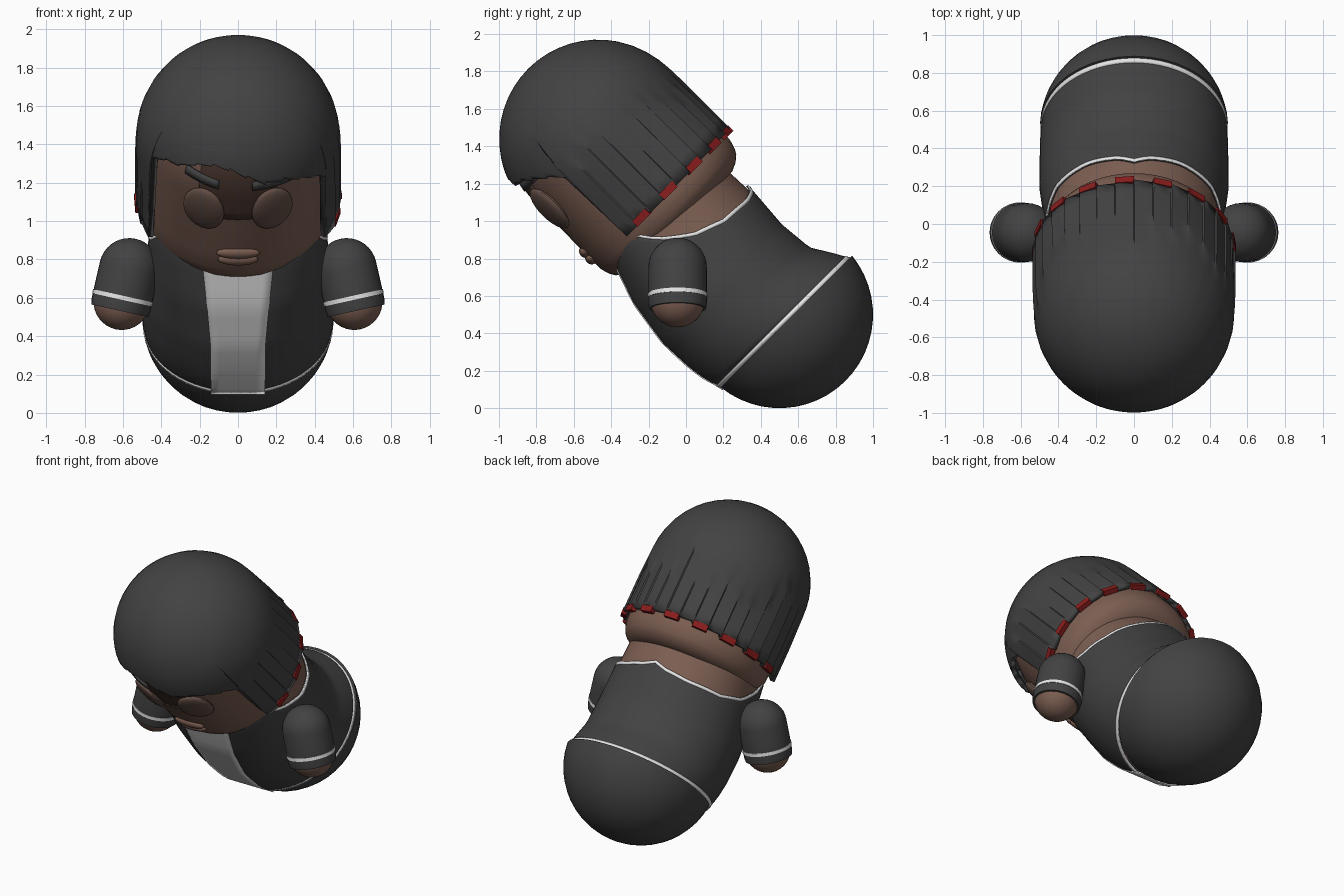
import bpy, bmesh, math, random
from mathutils import Matrix

if "Cube" in bpy.data.objects:
    bpy.data.objects.remove(bpy.data.objects["Cube"])

# The figure leans forward 45 degrees: parts are built upright, then tilted
TILT = Matrix.Translation((0, .5, .5)) @ Matrix.Rotation(math.radians(45), 4, 'X')
rad = math.radians
random.seed(4)


def material(name, r, g, b):
    m = bpy.data.materials.new(name)
    m.diffuse_color = (r, g, b, 1)
    m.use_nodes = True
    m.node_tree.nodes["Principled BSDF"].inputs["Base Color"].default_value = m.diffuse_color
    return m


CHARCOAL = material("charcoal", .055, .055, .055)
SKIN = material("brown skin", .2, .112, .083)
DARK_SKIN = material("dark brown", .075, .04, .03)
LENS = material("lens brown", .13, .08, .063)
WHITE = material("white", .8, .8, .8)
RED = material("red", .25, .012, .012)


def finish(name, bm, mat, matrix=TILT, angle=35, thick=0):
    bmesh.ops.remove_doubles(bm, verts=bm.verts, dist=1e-5)
    bmesh.ops.recalc_face_normals(bm, faces=bm.faces)
    bm.transform(matrix)
    me = bpy.data.meshes.new(name)
    bm.to_mesh(me)
    bm.free()
    me.materials.append(mat)
    ob = bpy.data.objects.new(name, me)
    bpy.context.collection.objects.link(ob)
    bpy.ops.object.select_all(action='DESELECT')
    ob.select_set(True)
    bpy.context.view_layer.objects.active = ob
    if thick:
        mod = ob.modifiers.new("thickness", 'SOLIDIFY')
        mod.thickness, mod.offset = thick, -1
    bpy.ops.object.shade_smooth_by_angle(angle=rad(angle))
    return ob


def grid(name, rows, mat, **kw):
    """Skin a list of equally long point rows."""
    bm = bmesh.new()
    vs = [[bm.verts.new(p) for p in row] for row in rows]
    for a, b in zip(vs, vs[1:]):
        for i in range(len(a) - 1):
            bm.faces.new((a[i], a[i + 1], b[i + 1], b[i]))
    return finish(name, bm, mat, **kw)


def lathe(name, profile, mat, cy=0, n=40, **kw):
    rows = [[(r * math.sin(math.tau * i / n), cy - r * math.cos(math.tau * i / n), z)
             for i in range(n + 1)] for r, z in profile]
    return grid(name, rows, mat, **kw)


def blob(name, loc, scale, turn, mat):
    bm = bmesh.new()
    bmesh.ops.create_uvsphere(bm, u_segments=24, v_segments=14, radius=1)
    bm.transform(Matrix.Translation(loc) @ Matrix.Rotation(turn, 4, 'Z') @ Matrix.Diagonal((*scale, 1)))
    return finish(name, bm, mat)


def interp(table, t):
    if t <= table[0][0]:
        return table[0][1:]
    for a, b in zip(table, table[1:]):
        if t <= b[0]:
            k = (t - a[0]) / (b[0] - a[0])
            return [p + (q - p) * k for p, q in zip(a[1:], b[1:])]
    return table[-1][1:]


# Torso: height, half width, front, back, squareness of the front
TORSO = [(-.05, .49, -.515, .48, 1), (.03, .497, -.545, .435, 1), (.14, .5, -.56, .368, 1),
         (.33, .5, -.568, .35, 1), (.59, .47, -.525, .37, .85), (.84, .448, -.435, .36, .7),
         (.93, .42, -.385, .33, .7)]
COLLAR = [(0, .92), (50, .91), (65, .87), (80, .75), (95, .64), (120, .575), (150, .562),
          (170, .58), (180, .61)]
FLAT = math.tau * 3 / 66  # half angle of the flat shirt front


def torso(th, w, off=0):
    hx, f, b, p = interp(TORSO, w)
    s, c = math.sin(th), math.cos(th if abs(th) > FLAT else FLAT)
    if c > 0:
        s, c = math.copysign(abs(s) ** p, s), c ** p
    return ((hx + off) * s, (f + b) / 2 - ((b - f) / 2 + off) * c, w)


def collar(th):
    return interp(COLLAR, abs(math.degrees(th)))[0]


def wrap(name, low, high, rows, off, mat, span=math.pi, n=66, **kw):
    ths = [-span + 2 * span * i / n for i in range(n + 1)]
    return grid(name, [[torso(t, low(t) + (high(t) - low(t)) * j / rows, off) for t in ths]
                       for j in range(rows + 1)], mat, **kw)


wrap("jacket", lambda t: -.05, collar, 18, 0, CHARCOAL, thick=.012)
wrap("neck", lambda t: .45, lambda t: .8, 6, -.016, SKIN)
wrap("collar_trim", lambda t: collar(t) - .02, lambda t: collar(t) + .001, 1, .003, WHITE, thick=.008)
wrap("waist_trim", lambda t: -.053, lambda t: -.029, 1, .004, WHITE, thick=.01)
wrap("shirt_front", lambda t: -.07, lambda t: .87, 16, .006, WHITE, span=FLAT, n=6, thick=.008)

# Rounded base
lathe("base", [(.5 * math.cos(rad(a)), .5 * math.sin(rad(a))) for a in range(-90, -4, 7)] + [(0, -.04)], CHARCOAL)

# Head flaring slightly to a rounded jaw, closed under the hair
HC, HR = -.015, 1.35
FACE = [(.85, .488), (.95, .49), (1.2, .485), (1.35, .48)]
jaw = [(0, .72), (.38, .72), (.425, .742), (.456, .768), (.472, .795), (.482, .825)]
lathe("head", jaw + [(r, w) for w, r in FACE] +
      [(.48 * math.cos(rad(a)), HR + .48 * math.sin(rad(a))) for a in range(9, 91, 9)],
      SKIN, cy=HC, n=48)


def on_head(phi, w, off):
    r = interp(FACE, w)[0] if w < HR else math.sqrt(.48 ** 2 - (w - HR) ** 2)
    r += off
    return (r * math.sin(phi), HC - r * math.cos(phi), w)


def face_plate(name, a0, a1, w0, w1, h, rows, off, mat):
    """Thin plate on the face; its lower edge runs from w0 to w1."""
    grid(name, [[on_head(rad(a0 + (a1 - a0) * i / 8), w0 + (w1 - w0) * i / 8 + h * j / rows, off)
                 for i in range(9)] for j in range(rows + 1)], mat, thick=off)


face_plate("eye_shade", -25, 25, 1.22, 1.22, .37, 8, .005, DARK_SKIN)
face_plate("eyebrow_left", -35, -12, 1.47, 1.435, .045, 2, .018, CHARCOAL)
face_plate("eyebrow_right", 9, 36, 1.43, 1.43, .045, 2, .018, CHARCOAL)
for side, s in (("left", -1), ("right", 1)):
    a = s * rad(21.5)
    blob("lens_" + side, (.487 * math.sin(a), HC - .487 * math.cos(a), 1.27), (.114, .036, .14), a, LENS)
blob("upper_lip", (0, -.5, .972), (.114, .028, .034), 0, SKIN)
blob("lower_lip", (0, -.5, .925), (.105, .03, .034), 0, SKIN)

# Hair: overlapping strips hanging from a dome, with a slanting fringe
STRIPS, HAIR_R, HAIR_C = 33, .53, -.02
STEP = 360 / STRIPS
FRINGE = [1.45, 1.51, 1.53, 1.57, 1.59, 1.58, 1.54, 1.49, 1.485, 1.45, 1.4, 1.33]


def hair_column(deg, low, lift, start):
    polar = [rad(56 * i / 8) for i in range(9)]
    pts = [(HAIR_R * math.sin(p), HR + HAIR_R * math.cos(p)) for p in polar]
    top = pts[-1][1]
    for i in range(1, 11):
        w = top + (low - top) * i / 10
        r = HAIR_R if w < HR else math.sqrt(HAIR_R ** 2 - (w - HR) ** 2)
        fade = min(1, max(0, (start - w) / .25))
        pts.append((r + (lift - .002) * fade, w))
    t = rad(deg)
    return [(r * math.sin(t), HAIR_C - r * math.cos(t), w) for r, w in pts]


cols = []
for k in range(-16, 17):
    mid = k * STEP
    start = random.uniform(1.2, 1.5)
    if abs(k) <= 5:
        ends = (FRINGE[k + 5] + .006, FRINGE[k + 6] - .006)
    else:
        low = .873 + .02 * max(0, (abs(k) - 8) / 8) + (.01 if k % 2 else 0)
        ends = (low, low)
    cols.append(hair_column(mid - STEP / 2 + .3, ends[0], 0, start))
    cols.append(hair_column(mid, sum(ends) / 2, .004, start))
    cols.append(hair_column(mid + STEP / 2 - .3, ends[1], .01, start))
cols.append(cols[0])
grid("hair", cols, CHARCOAL, angle=25, thick=.03)

# Red tips on every other strip round the back
for k in range(-4, 6):
    a = rad(180 - (-5.4 + 22 * k))
    bm = bmesh.new()
    bmesh.ops.create_cube(bm, size=1)
    bm.transform(Matrix.Translation((.522 * math.sin(a), HAIR_C - .522 * math.cos(a), .89))
                 @ Matrix.Rotation(a, 4, 'Z') @ Matrix.Diagonal((.1, .034, .042, 1)))
    finish("hair_tip", bm, RED)

# Arms: sleeve, cuff stripe and round hand, splayed outwards
for side, s in (("left", -1), ("right", 1)):
    place = Matrix.Translation((s * .567, -.045, .755)) @ Matrix.Rotation(-s * rad(12.5), 4, 'Y')
    dome = [(.156 * math.cos(rad(a)), .156 * math.sin(rad(a))) for a in range(90, -1, -10)]
    lathe("sleeve_" + side, dome + [(.157, -.1), (.157, -.2), (.152, -.228), (.13, -.228)],
          CHARCOAL, n=32, matrix=place)
    lathe("cuff_stripe_" + side, [(.15, -.148), (.16, -.148), (.16, -.17), (.15, -.17)],
          WHITE, n=32, matrix=place)
    lathe("hand_" + side, [(.147 * math.cos(rad(a)), -.18 + .147 * math.sin(rad(a)))
                           for a in range(-90, 91, 10)], SKIN, n=32, matrix=place)
